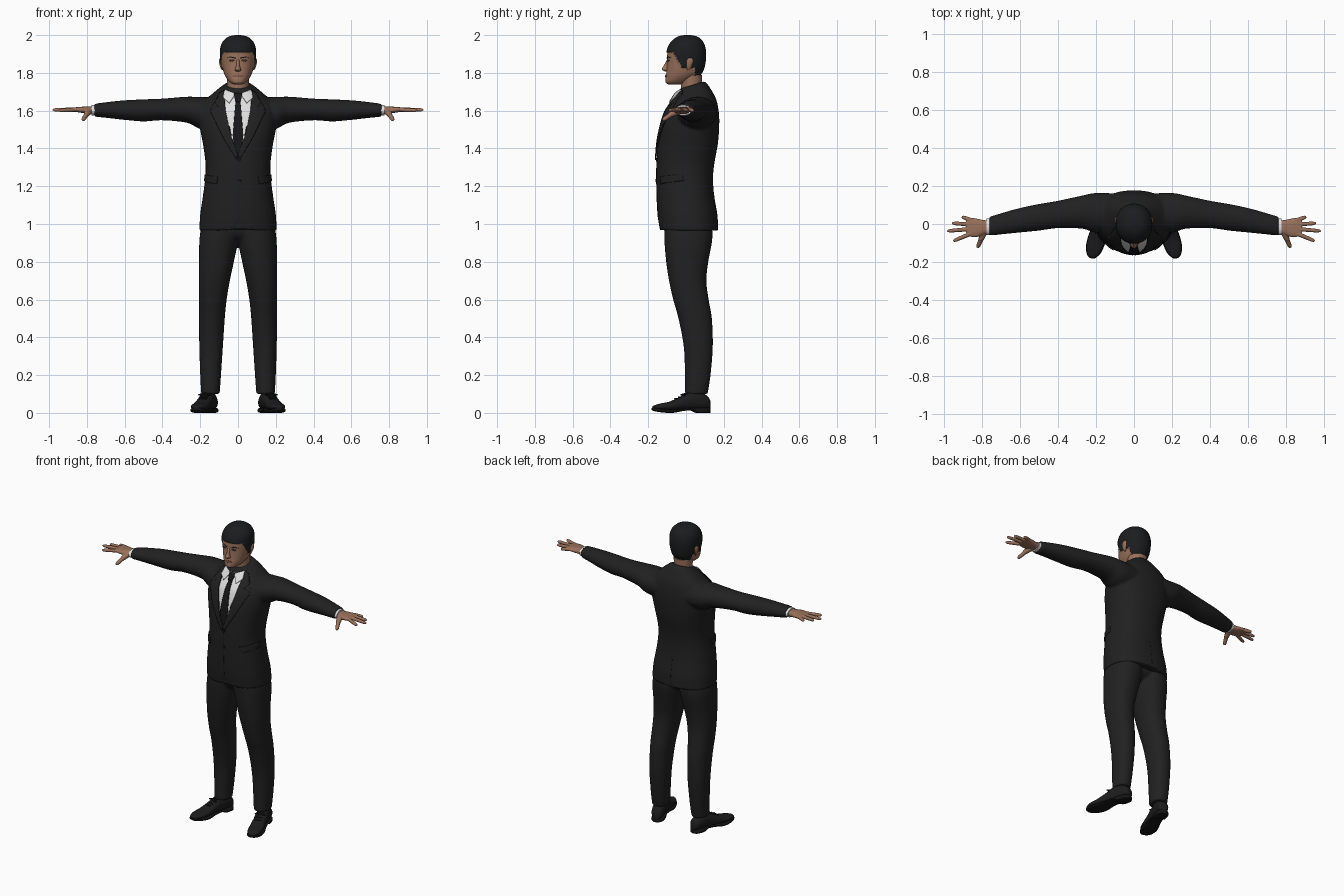
import bpy, bmesh, math
from mathutils import Vector, Matrix
from mathutils.bvhtree import BVHTree

if "Cube" in bpy.data.objects:
    bpy.data.objects.remove(bpy.data.objects["Cube"])


def material(name, r, g, b):
    m = bpy.data.materials.new(name)
    m.use_nodes = True
    m.diffuse_color = (r, g, b, 1)
    m.node_tree.nodes["Principled BSDF"].inputs["Base Color"].default_value = (r, g, b, 1)
    return m


suit = material("charcoal suit", .015, .015, .015)
black = material("black tie and trim", .008, .008, .009)
leather = material("black leather", .012, .012, .012)
hair = material("dark hair", .011, .012, .013)
skin = material("skin", .32, .165, .105)
lip = material("lips", .24, .1, .075)
eye = material("dark eyes", .06, .03, .022)
white = material("white shirt", .75, .75, .76)


def frame(origin, direction):
    """Matrix whose local z runs along direction and local y points up."""
    z = Vector(direction).normalized()
    x = Vector((0, 0, 1)).cross(z).normalized()
    m = Matrix((x, z.cross(x), z)).transposed().to_4x4()
    m.translation = origin
    return m


def loft(bm, keys, matrix=Matrix(), power=2.0, seg=40, steps=5):
    """Smooth tube; key = (t, half width, v low, v high) or (t, u low, u high, v low, v high)."""
    keys = [Vector((k[0], -k[1], *k[1:]) if len(k) == 4 else k) for k in keys]
    rows = []
    for i in range(len(keys) - 1):
        a, b = keys[i], keys[i + 1]
        ta = (b - keys[i - 1]) / 2 if i else b - a
        tb = (keys[i + 2] - a) / 2 if i + 2 < len(keys) else b - a
        for j in range(steps):
            s = j / steps
            rows.append(a * (2*s**3 - 3*s**2 + 1) + ta * (s**3 - 2*s**2 + s)
                        + b * (3*s**2 - 2*s**3) + tb * (s**3 - s**2))
    rows.append(keys[-1])
    rings = []
    for t, u0, u1, v0, v1 in rows:
        ring = []
        for k in range(seg):
            a = math.tau * k / seg
            c, s = math.cos(a), math.sin(a)
            c = math.copysign(abs(c) ** (2 / power), c)
            s = math.copysign(abs(s) ** (2 / power), s)
            p = Vector(((u0 + u1 + (u1 - u0) * c) / 2, (v0 + v1 + (v1 - v0) * s) / 2, t))
            ring.append(bm.verts.new(matrix @ p))
        rings.append(ring)
    for r, q in zip(rings, rings[1:]):
        for k in range(seg):
            n = (k + 1) % seg
            bm.faces.new((r[k], r[n], q[n], q[k]))
    bm.faces.new(rings[0])
    bm.faces.new(rings[-1])


def limb(bm, p, q, r):
    """Tapered round-ended rod, for fingers and laces."""
    p, q = Vector(p), Vector(q)
    n = (q - p).length
    loft(bm, [(0, r, -r, r), (n * .6, r * .92, -r * .92, r * .92),
              (n * .9, r * .75, -r * .75, r * .75), (n, r * .2, -r * .2, r * .2)],
         frame(p, q - p), seg=12, steps=4)


def finish(bm, name, mats, mirror=False, voxel=0, smooth=4):
    bmesh.ops.recalc_face_normals(bm, faces=bm.faces)
    me = bpy.data.meshes.new(name)
    bm.to_mesh(me)
    bm.free()
    for m in mats if isinstance(mats, list) else [mats]:
        me.materials.append(m)
    me.shade_smooth()
    me.set_sharp_from_angle(angle=math.radians(50))
    ob = bpy.data.objects.new(name, me)
    bpy.context.collection.objects.link(ob)
    if voxel:
        mod = ob.modifiers.new("blend", 'REMESH')
        mod.mode, mod.voxel_size, mod.use_smooth_shade = 'VOXEL', voxel, True
        mod = ob.modifiers.new("soften", 'SMOOTH')
        mod.factor, mod.iterations = .5, smooth
    if mirror:
        ob.modifiers.new("mirror", 'MIRROR').use_mirror_merge = False
    return ob


def part(name, mat, keys, mirror=False, **kw):
    bm = bmesh.new()
    loft(bm, keys, **kw)
    return finish(bm, name, mat, mirror)


def surface(ob):
    bpy.context.view_layer.update()
    return BVHTree.FromObject(ob, bpy.context.evaluated_depsgraph_get())


def plate(name, mat, outline, target, lift, thick=.004, mirror=False, turn=0, cell=.012):
    """Thin sheet with a flat outline, draped on a surface from one side."""
    bm = bmesh.new()
    bm.faces.new([bm.verts.new((x, 0, z)) for x, z in outline])
    bmesh.ops.triangulate(bm, faces=bm.faces[:])
    for axis, values in ((Vector((1, 0, 0)), [p[0] for p in outline]),
                         (Vector((0, 0, 1)), [p[1] for p in outline])):
        for i in range(math.floor(min(values) / cell), math.ceil(max(values) / cell)):
            bmesh.ops.bisect_plane(bm, geom=bm.verts[:] + bm.edges[:] + bm.faces[:],
                                   plane_co=axis * i * cell, plane_no=axis)
    rot = Matrix.Rotation(math.radians(turn), 3, 'Z')
    ray = rot @ Vector((0, 1, 0))
    for v in bm.verts:
        start = rot @ Vector((v.co.x, -1, v.co.z))
        hit = target.ray_cast(start, ray)[0]
        v.co = (hit or target.find_nearest(start + ray * .95)[0]) - ray * lift
    ob = finish(bm, name, mat, mirror)
    mod = ob.modifiers.new("thickness", 'SOLIDIFY')
    mod.thickness, mod.offset = thick, 0
    return ob


def oval(x, z, rx, rz, n=14):
    return [(x + rx * math.cos(math.tau * k / n), z + rz * math.sin(math.tau * k / n)) for k in range(n)]


def both(half):
    """Symmetric outline from its right half, top to bottom."""
    return half + [(-x, z) for x, z in reversed(half) if x]


# Jacket: torso and sleeves blended into one body
bm = bmesh.new()
loft(bm, [(.965, .205, -.14, .17), (1.05, .2, -.15, .165), (1.14, .187, -.155, .15),
          (1.24, .174, -.157, .143), (1.32, .172, -.156, .15), (1.42, .185, -.15, .168),
          (1.5, .2, -.138, .175), (1.58, .205, -.115, .175), (1.64, .185, -.088, .162),
          (1.69, .13, -.06, .132), (1.735, .072, -.034, .1)], power=2.3, seg=64, steps=6)
for v in bm.verts:
    slope = min(1, max(0, (v.co.z - 1.6) / .12))
    v.co.z += slope * .3 * (v.co.y - .03)
    if v.co.y < 0:      # rounded front corners of the hem
        v.co.z = max(v.co.z, .965 + .05 * max(0, 1 - abs(v.co.x) / .045) ** 2)
sleeve = [(.08, -.03, .16, 1.5, 1.67), (.2, -.045, .163, 1.505, 1.672), (.27, -.025, .15, 1.536, 1.674),
          (.4, -.022, .122, 1.549, 1.664), (.5, -.035, .105, 1.543, 1.66), (.6, -.045, .084, 1.551, 1.655),
          (.68, -.053, .062, 1.56, 1.647), (.76, -.062, .038, 1.568, 1.637)]
for side in (1, -1):
    loft(bm, sleeve, Matrix.Scale(side, 4, (1, 0, 0)) @ frame((0, 0, 0), (1, 0, 0)))
jacket = surface(finish(bm, "jacket", suit, voxel=.008))

# Trousers
bm = bmesh.new()
loft(bm, [(.9, .05, -.05, .06), (.95, .15, -.1, .12), (1.05, .18, -.11, .13)])
leg = [(.1, .097, .195, -.006, .115), (.2, .09, .2, -.006, .13), (.35, .08, .205, -.012, .142),
       (.5, .07, .206, -.04, .137), (.6, .06, .207, -.068, .12), (.7, .043, .207, -.09, .108),
       (.8, .022, .206, -.105, .118), (.93, -.003, .203, -.115, .14), (1.05, 0, .18, -.11, .13)]
for side in (1, -1):
    loft(bm, leg, Matrix.Scale(side, 4, (1, 0, 0)), power=2.2)
finish(bm, "trousers", suit, voxel=.008, smooth=3)

# Shoes, toes turned out
heel, toe = Vector((.135, .125, 0)), Vector((.225, -.18, 0))
shoe = frame(heel, toe - heel)
part("shoe_uppers", leather, [(0, .02, .02, .07), (.015, .034, .018, .09), (.06, .04, .015, .115),
     (.11, .04, .015, .112), (.16, .042, .015, .086), (.22, .045, .012, .06), (.27, .04, .015, .05),
     (.305, .022, .02, .04), (.315, .006, .025, .033)], True, matrix=shoe, power=2.2)
part("shoe_soles", black, [(0, .02, 0, .026), (.02, .038, 0, .026), (.07, .04, 0, .026), (.1, .036, .012, .026),
     (.15, .04, .01, .022), (.21, .048, 0, .018), (.27, .043, .004, .021), (.306, .025, .01, .027),
     (.318, .008, .016, .026)], True, matrix=shoe, power=4)
bm = bmesh.new()
for i in range(4):
    s, h = .125 + .02 * i, .106 - .009 * i
    limb(bm, shoe @ Vector((-.022, h - .004, s)), shoe @ Vector((.022, h - .004, s)), .004)
for end in (-.035, .035):
    limb(bm, shoe @ Vector((0, .102, .13)), shoe @ Vector((end, .095, .15)), .005)
finish(bm, "shoe_laces", black, True)

# Shirt cuffs and hands
along_arm = frame((0, 0, 0), (1, 0, 0))
part("shirt_cuffs", white, [(.74, -.055, .03, 1.573, 1.631), (.775, -.058, .028, 1.574, 1.63)],
     True, matrix=along_arm)
bm = bmesh.new()
loft(bm, [(.74, -.045, .02, 1.58, 1.624), (.785, -.053, .02, 1.583, 1.622), (.82, -.067, .027, 1.587, 1.621),
          (.85, -.068, .032, 1.592, 1.619), (.88, -.058, .026, 1.597, 1.615)], along_arm, power=2.5)
for y, tip in ((.02, (.905, .038, 1.6)), (-.002, (.957, .004, 1.603)),
               (-.026, (.982, -.037, 1.604)), (-.05, (.95, -.09, 1.601))):
    limb(bm, (.855, y, 1.606), tip, .0115)
limb(bm, (.785, -.035, 1.6), (.806, -.088, 1.577), .018)
limb(bm, (.8, -.075, 1.583), (.822, -.124, 1.549), .013)
finish(bm, "hands", skin, True, voxel=.003, smooth=3)

# Head, with the hair raised slightly above the skin
bm = bmesh.new()
loft(bm, [(1.738, .02, -.092, -.03), (1.75, .043, -.108, .01), (1.78, .066, -.107, .06), (1.81, .078, -.103, .085),
          (1.85, .086, -.1, .097), (1.9, .09, -.099, .101), (1.94, .086, -.089, .095), (1.968, .071, -.068, .081),
          (1.987, .046, -.04, .056), (1.995, .01, -.004, .018)], power=2.15, seg=96, steps=9)


def is_hair(p):
    if p.z > 1.83:
        return p.z > 1.912 or p.y > -.02 - (p.z - 1.83) * .55
    return p.z > 1.775 and p.y > .045


bm.normal_update()
bmesh.ops.recalc_face_normals(bm, faces=bm.faces)
for f in bm.faces:
    f.material_index = int(is_hair(f.calc_center_median()))
raised = {v for f in bm.faces if f.material_index for v in f.verts}
for v, n in [(v, v.normal.copy()) for v in raised]:
    v.co += n * .006
head = surface(finish(bm, "head", [skin, hair]))
part("neck", skin, [(1.66, .06, -.03, .088), (1.72, .058, -.026, .084), (1.79, .06, -.03, .086)])
part("nose", skin, [(1.807, .009, -.112, -.09), (1.814, .017, -.124, -.09), (1.822, .015, -.128, -.09),
                    (1.84, .009, -.117, -.09), (1.872, .008, -.1, -.085)], seg=20)
part("ears", skin, [(1.815, .08, .086, .008, .02), (1.83, .08, .094, .003, .028), (1.855, .082, .1, .001, .037),
                    (1.873, .084, .099, .006, .036), (1.88, .086, .094, .015, .028)], True, seg=20)
plate("eyes", eye, oval(.034, 1.866, .015, .005), head, .001, .003, True, cell=.006)
plate("eyebrows", hair, [(.014, 1.88), (.04, 1.887), (.06, 1.879), (.04, 1.882), (.014, 1.876)],
      head, .001, .004, True, cell=.006)
plate("mouth", lip, oval(0, 1.784, .026, .007), head, .001, .005, cell=.006)

# Shirt front, collar and tie
plate("shirt_front", white, both([(.07, 1.69), (.072, 1.6), (.042, 1.47), (0, 1.36)]), jacket, .001)
bm = bmesh.new()
loft(bm, [(1.67, .076, -.046, .102), (1.7, .071, -.04, .099), (1.727, .066, -.034, .094)])
for v in bm.verts:
    v.co.z += .4 * (v.co.y - .03)
finish(bm, "shirt_collar", white)
plate("collar_wings", white, [(.012, 1.69), (.046, 1.64), (.078, 1.668), (.07, 1.712)], jacket, .011, .005, True)
plate("tie_blade", black, both([(.012, 1.66), (.028, 1.47), (.02, 1.4), (0, 1.35)]), jacket, .005)
plate("tie_knot", black, both([(.02, 1.692), (.02, 1.68), (.013, 1.648)]), jacket, .01, .009)

# Lapels, buttons, pocket flaps and back vent
plate("lapels", suit, [(.075, 1.708), (.066, 1.6), (.037, 1.47), (.001, 1.365), (.008, 1.34), (.075, 1.45),
      (.148, 1.6), (.102, 1.622), (.125, 1.643), (.1, 1.69)], jacket, .006, .007, True)
for i, z in enumerate((1.34, 1.23)):
    plate("button_%d" % (i + 1), black, oval(.006, z, .009, .009), jacket, .002, .005)
plate("front_seam", black, [(0, 1.34), (.003, 1.34), (.003, 1.02), (0, 1.02)], jacket, 0, .002)
plate("pocket_flaps", suit, [(-.02, 1.25), (.11, 1.262), (.115, 1.228), (-.015, 1.212)],
      jacket, .002, .007, True, turn=45)
plate("back_vent", black, [(0, 1.15), (.003, 1.15), (.003, .985), (0, .985)], jacket, 0, .002, turn=180)
